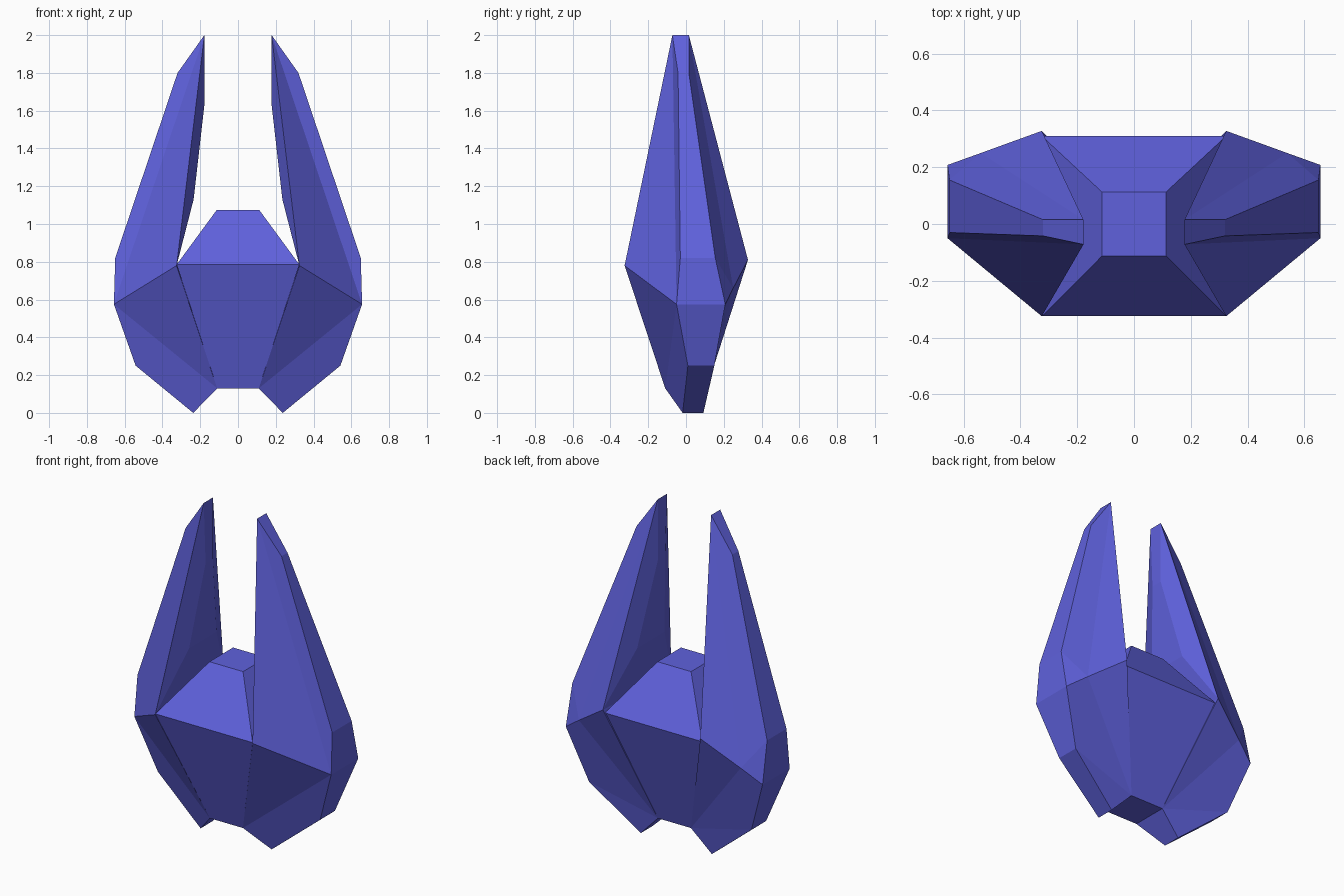
import bpy
import bmesh

cube = bpy.data.objects.get("Cube")
if cube:
    bpy.data.objects.remove(cube, do_unlink=True)

# Single body colour
blue = bpy.data.materials.new("crystal_blue")
blue.use_nodes = True
colour = (0.115, 0.12, 0.72, 1)
blue.diffuse_color = colour
blue.node_tree.nodes["Principled BSDF"].inputs["Base Color"].default_value = colour


def build(name, points, faces):
    """Make a flat-shaded solid from named points and faces given as point names."""
    bm = bmesh.new()
    verts = {key: bm.verts.new(co) for key, co in points.items()}
    for face in faces:
        bm.faces.new([verts[key] for key in face.split()])
    bmesh.ops.recalc_face_normals(bm, faces=bm.faces)
    mesh = bpy.data.meshes.new(name)
    bm.to_mesh(mesh)
    bm.free()
    mesh.materials.append(blue)
    obj = bpy.data.objects.new(name, mesh)
    bpy.context.collection.objects.link(obj)
    return obj


# Core: three stacked rectangles joined into a faceted gem
levels = [(0.11, -0.11, 0.11, 0.13), (0.325, -0.325, 0.31, 0.785), (0.112, -0.112, 0.112, 1.075)]
core_points, core_faces = {}, []
for i, (x, front, back, z) in enumerate(levels):
    corners = [(-x, front, z), (x, front, z), (x, back, z), (-x, back, z)]
    for j, corner in enumerate(corners):
        core_points[f"{i}{j}"] = corner
for i in range(2):
    for j in range(4):
        k = (j + 1) % 4
        core_faces.append(f"{i}{j} {i}{k} {i + 1}{k} {i + 1}{j}")
core_faces += ["00 01 02 03", "20 21 22 23"]
build("core", core_points, core_faces)

# Blade outer rim: x, z, front y and back y at each station
rim = {
    "tip": (0.178, 2.0, -0.072, 0.015),
    "shoulder": (0.32, 1.8, -0.042, 0.015),
    "upper": (0.65, 0.82, -0.03, 0.155),
    "widest": (0.657, 0.575, -0.05, 0.208),
    "lower": (0.542, 0.25, 0.01, 0.15),
    "foot": (0.237, 0.0, -0.018, 0.092),
    "base": (0.11, 0.13, -0.11, 0.11),
    # Raised panel on the inward side
    "pad_top": (0.178, 1.63, -0.055, 0.015),
    "pad_low": (0.235, 1.13, -0.13, 0.13),
}
blade_points = {}
for key, (x, z, front, back) in rim.items():
    blade_points[key + "_f"] = (x, front, z)
    blade_points[key + "_b"] = (x, back, z)
blade_points["keel_f"] = (0.325, -0.325, 0.78)
blade_points["keel_b"] = (0.325, 0.328, 0.81)
blade_points["ridge"] = (0.54, 0.25, 0.66)

blade_faces = [
    # front
    "tip_f keel_f widest_f",
    "tip_f widest_f upper_f shoulder_f",
    "keel_f base_f widest_f",
    "widest_f base_f foot_f lower_f",
    # back
    "tip_b ridge keel_b",
    "tip_b shoulder_b upper_b ridge",
    "upper_b widest_b ridge",
    "ridge base_b keel_b",
    "widest_b lower_b base_b ridge",
    "lower_b foot_b base_b",
    # inward side
    "keel_f keel_b base_b base_f",
    "pad_low_f pad_low_b pad_top_b pad_top_f",
    "keel_f keel_b pad_low_b pad_low_f",
    "keel_f pad_low_f pad_top_f tip_f",
    "keel_b pad_low_b pad_top_b tip_b",
    "pad_top_f pad_top_b tip_b tip_f",
]
# Outer edge band
stations = ["tip", "shoulder", "upper", "widest", "lower", "foot", "base"]
for a, b in zip(stations, stations[1:]):
    blade_faces.append(f"{a}_f {b}_f {b}_b {a}_b")

build("left_blade", blade_points, blade_faces)
mirrored = {key: (-x, y, z) for key, (x, y, z) in blade_points.items()}
build("right_blade", mirrored, blade_faces)
